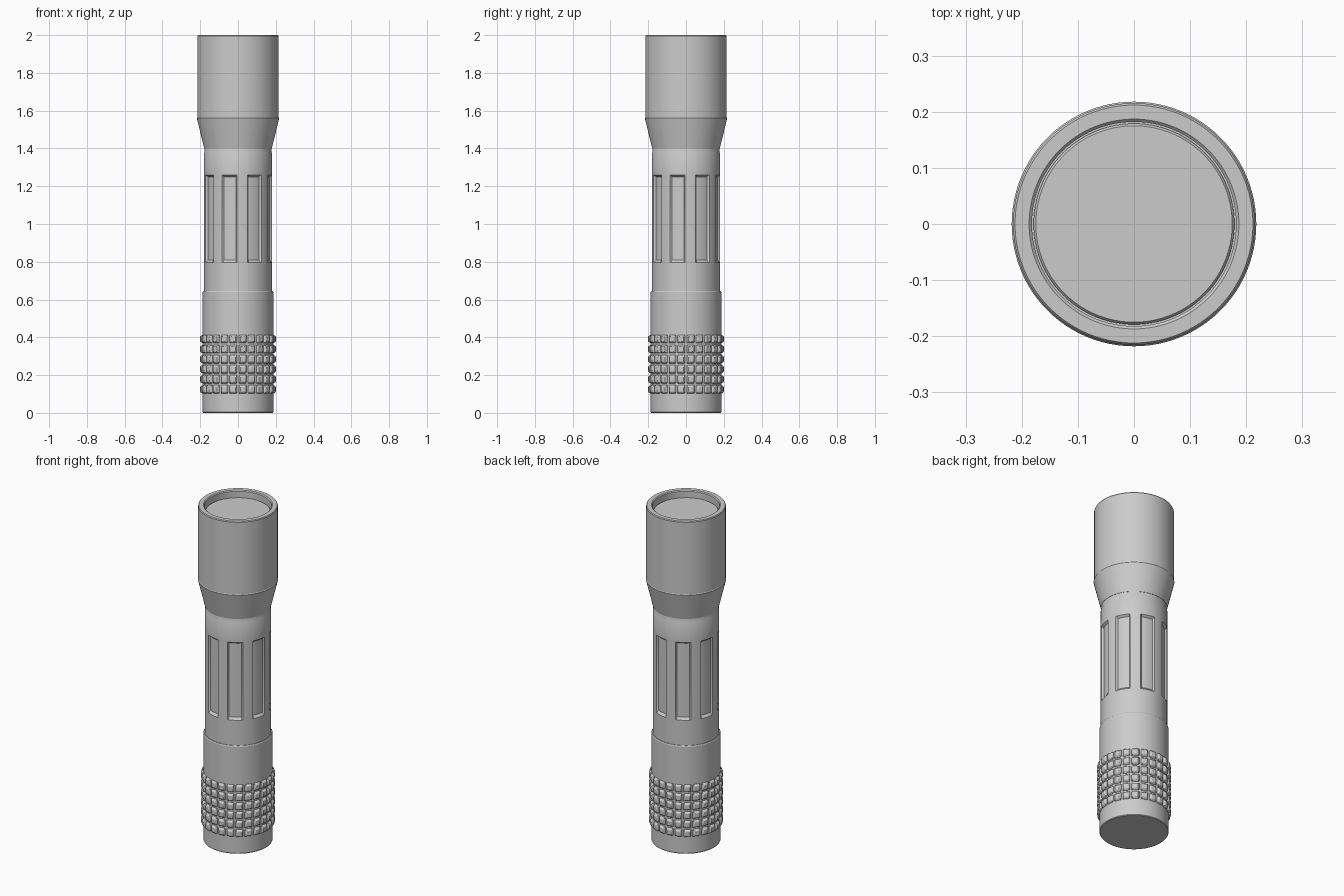
import bpy, bmesh
from math import radians, cos, sin

if "Cube" in bpy.data.objects:
    bpy.data.objects.remove(bpy.data.objects["Cube"])


def lathe(name, profile, angles, relief=None, cap_start=False, cap_end=False):
    """Revolve (radius, z) points; relief(angle, z) adds to the radius."""
    bm = bmesh.new()
    rings = []
    for r, z in profile:
        ring = []
        for a in angles:
            rr = r + (relief(a, z) if relief else 0)
            ring.append(bm.verts.new((rr * cos(radians(a)), rr * sin(radians(a)), z)))
        rings.append(ring)
    n = len(angles)
    for lo, hi in zip(rings, rings[1:]):
        for i in range(n):
            j = (i + 1) % n
            bm.faces.new((lo[i], lo[j], hi[j], hi[i]))
    if cap_start:
        bm.faces.new(rings[0][::-1])
    if cap_end:
        bm.faces.new(rings[-1])
    me = bpy.data.meshes.new(name)
    bm.to_mesh(me)
    bm.free()
    ob = bpy.data.objects.new(name, me)
    bpy.context.collection.objects.link(ob)
    bpy.context.view_layer.objects.active = ob
    for o in bpy.context.selected_objects:
        o.select_set(False)
    ob.select_set(True)
    bpy.ops.object.shade_smooth_by_angle(angle=radians(30))
    return ob


def ramp(x, outer, inner):
    """0 at or beyond outer, 1 at or inside inner."""
    return max(0.0, min(1.0, (outer - x) / (outer - inner)))


even = [i * 360 / 96 for i in range(96)]

# Tail cap
lathe("tail_cap", [(0.184, 0), (0.187, 0.004), (0.187, 0.64), (0.184, 0.645), (0.17, 0.645)],
      even, cap_start=True)

# Knurled grip: a grid of raised pads
COLS, ROWS, Z0, Z1 = 24, 6, 0.098, 0.418
fractions = [0.08, 0.17, 0.27, 0.73, 0.83, 0.92]
pitch, row = 360 / COLS, (Z1 - Z0) / ROWS


def pad(f):
    d = abs(f - 0.5)
    return 0.7 * ramp(d, 0.42, 0.33) + 0.3 * ramp(d, 0.33, 0.23)


def knurl(a, z):
    return 0.014 * min(pad(a / pitch % 1), pad((z - Z0) / row % 1))


lathe("knurled_grip",
      [(0.1865, Z0 + (k + f) * row) for k in range(ROWS) for f in fractions],
      [(k + f) * pitch for k in range(COLS) for f in fractions], knurl)

# Body tube with eight recessed flutes
SLOT_LO, SLOT_HI = 0.795, 1.26


def flute(a, z):
    d = abs((a - 30 + 22.5) % 45 - 22.5)
    across = ramp(d, 13.5, 11.5)
    along = min(ramp(SLOT_LO - z, 0, -0.014), ramp(z - SLOT_HI, 0, -0.010))
    return -0.012 * min(across, along)


offsets = [-13.5, -11.5, -7, -2.5, 2.5, 7, 11.5, 13.5, 18, 22.5, 27]
lathe("body_tube",
      [(0.18, z) for z in (0.63, SLOT_LO, SLOT_LO + 0.014, SLOT_HI - 0.010, SLOT_HI, 1.375)]
      + [(0.178, 1.38), (0.178, 1.42)],
      [30 + 45 * k + o for k in range(8) for o in offsets], flute)

# Flared head with lens recess
lathe("head",
      [(0.17, 1.395), (0.179, 1.40), (0.218, 1.56), (0.2155, 1.564), (0.2155, 1.995),
       (0.212, 2.0), (0.187, 2.0), (0.182, 1.995), (0.182, 1.945)],
      even, cap_end=True)

# Lens
lathe("lens", [(0.179, 1.945), (0.179, 1.955), (0.175, 1.96)], even, cap_end=True)
